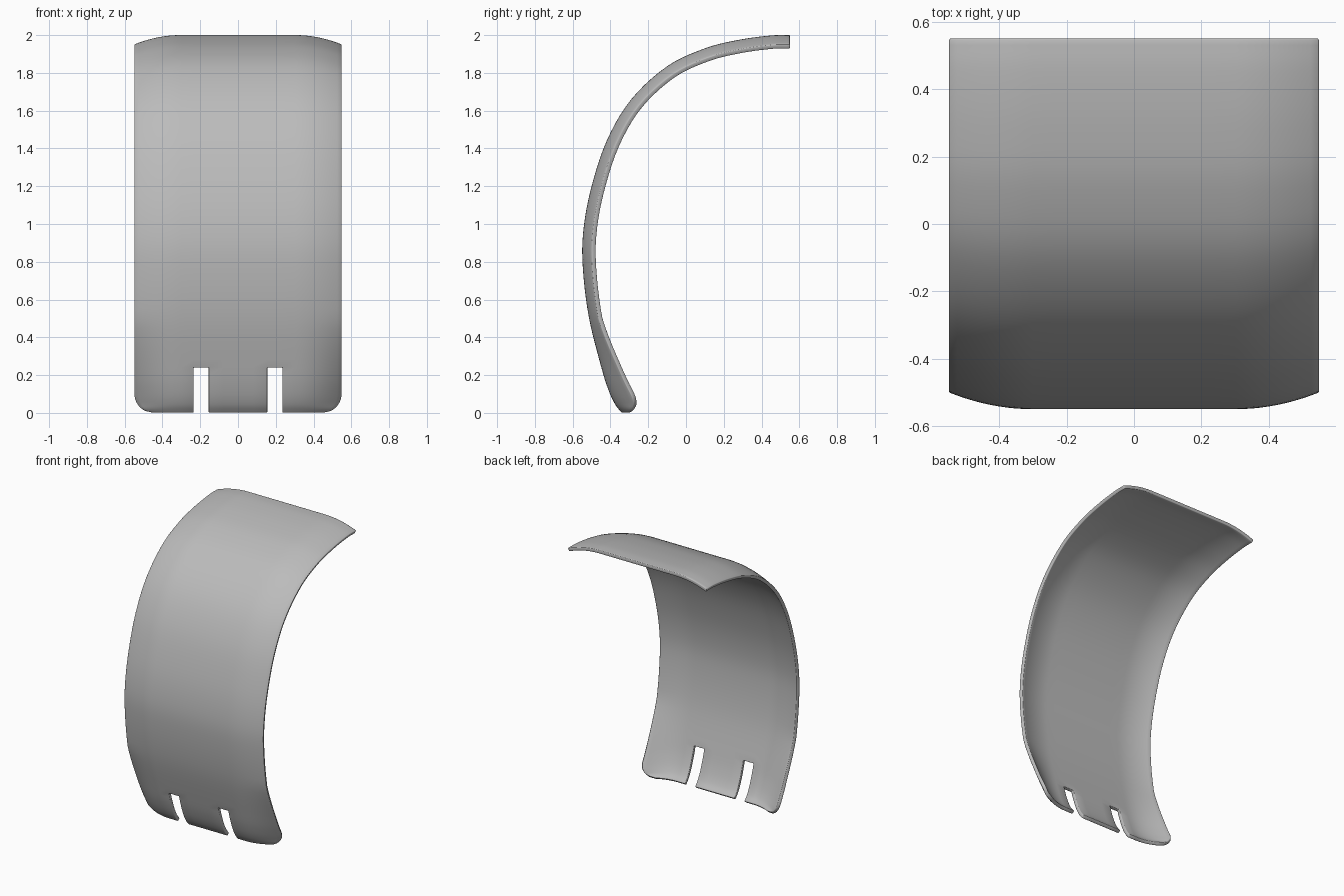
import bpy
import bmesh
from math import sqrt
from mathutils import Vector

cube = bpy.data.objects.get("Cube")
if cube:
    bpy.data.objects.remove(cube, do_unlink=True)

HALF, FLAT, CORNER = 0.55, 0.3, 0.1
SLOT_IN, SLOT_OUT, SLOT_TOP = 0.155, 0.235, 0.24
STEPS = 5

# Centre line of the outer skin (y, z), from the rear lip to the bottom edge
profile = [Vector(p) for p in (
    (0.55, 2.0), (0.45, 1.998), (0.28, 1.975), (0.1, 1.93), (-0.1, 1.835),
    (-0.29, 1.66), (-0.42, 1.44), (-0.505, 1.18), (-0.545, 0.95),
    (-0.545, 0.75), (-0.513, 0.5), (-0.448, SLOT_TOP), (-0.41, 0.12),
    (-0.375, 0.045), (-0.34, 0.0))]


def smooth_path(pts, steps):
    """Catmull-Rom curve through the points."""
    ext = [2 * pts[0] - pts[1]] + pts + [2 * pts[-1] - pts[-2]]
    out = []
    for a, b, c, d in zip(ext, ext[1:], ext[2:], ext[3:]):
        for k in range(steps):
            t = k / steps
            out.append(0.5 * (2 * b + (c - a) * t + (2 * a - 5 * b + 4 * c - d) * t * t
                              + (3 * b - a - 3 * c + d) * t ** 3))
    return out + [pts[-1]]


def half_width(z):
    """Half width of the guard, narrowing round the bottom corners."""
    if z >= CORNER:
        return HALF
    return HALF - CORNER + sqrt(max(0, CORNER ** 2 - (CORNER - z) ** 2))


def side_curl(x, z):
    """How far the skin bends inward towards its sides."""
    amount = 0.05 + 0.09 * max(0, (0.5 - z) / 0.5) ** 1.2
    return amount * (max(0, abs(x) - FLAT) / (HALF - FLAT)) ** 2


# Columns are mirrored and line up with the slot sides
right = [0.08, SLOT_IN, SLOT_OUT, FLAT] + [FLAT + (HALF - FLAT) * i / 10 for i in range(1, 11)]
columns = [-x for x in reversed(right)] + [0] + right
path = smooth_path(profile, STEPS)

bm = bmesh.new()
grid = []
for i, p in enumerate(path):
    tangent = (path[min(i + 1, len(path) - 1)] - path[max(i - 1, 0)]).normalized()
    inward = Vector((-tangent.y, min(tangent.x, 0)))
    row = []
    for x in columns:
        if abs(x) > FLAT:
            squeeze = (half_width(p.y) - FLAT) / (HALF - FLAT)
            x = (FLAT + (abs(x) - FLAT) * squeeze) * (1 if x > 0 else -1)
        q = p + inward * side_curl(x, p.y)
        row.append(bm.verts.new((x, q.x, q.y)))
    grid.append(row)

# Skin faces, leaving out the two slots at the bottom
for i in range(len(path) - 1):
    for j in range(len(columns) - 1):
        middle = abs(columns[j] + columns[j + 1]) / 2
        if path[i].y < SLOT_TOP + 0.001 and SLOT_IN < middle < SLOT_OUT:
            continue
        bm.faces.new((grid[i + 1][j], grid[i + 1][j + 1], grid[i][j + 1], grid[i][j]))
bmesh.ops.delete(bm, geom=[v for v in bm.verts if not v.link_faces], context='VERTS')

mesh = bpy.data.meshes.new("curved_guard")
bm.to_mesh(mesh)
bm.free()
guard = bpy.data.objects.new("curved_guard", mesh)
bpy.context.collection.objects.link(guard)

# Single grey plastic
grey = bpy.data.materials.new("grey_plastic")
grey.use_nodes = True
colour = (0.5, 0.5, 0.5, 1)
grey.diffuse_color = colour
grey.node_tree.nodes["Principled BSDF"].inputs["Base Color"].default_value = colour
mesh.materials.append(grey)

# Sheet thickness and softened rim
solid = guard.modifiers.new("thickness", 'SOLIDIFY')
solid.thickness = 0.024
solid.offset = -1
solid.use_even_offset = True
rim = guard.modifiers.new("soft_rim", 'BEVEL')
rim.width = 0.006
rim.segments = 2
rim.limit_method = 'ANGLE'
rim.angle_limit = 0.9

bpy.context.view_layer.objects.active = guard
guard.select_set(True)
bpy.ops.object.shade_smooth_by_angle(angle=0.7)
